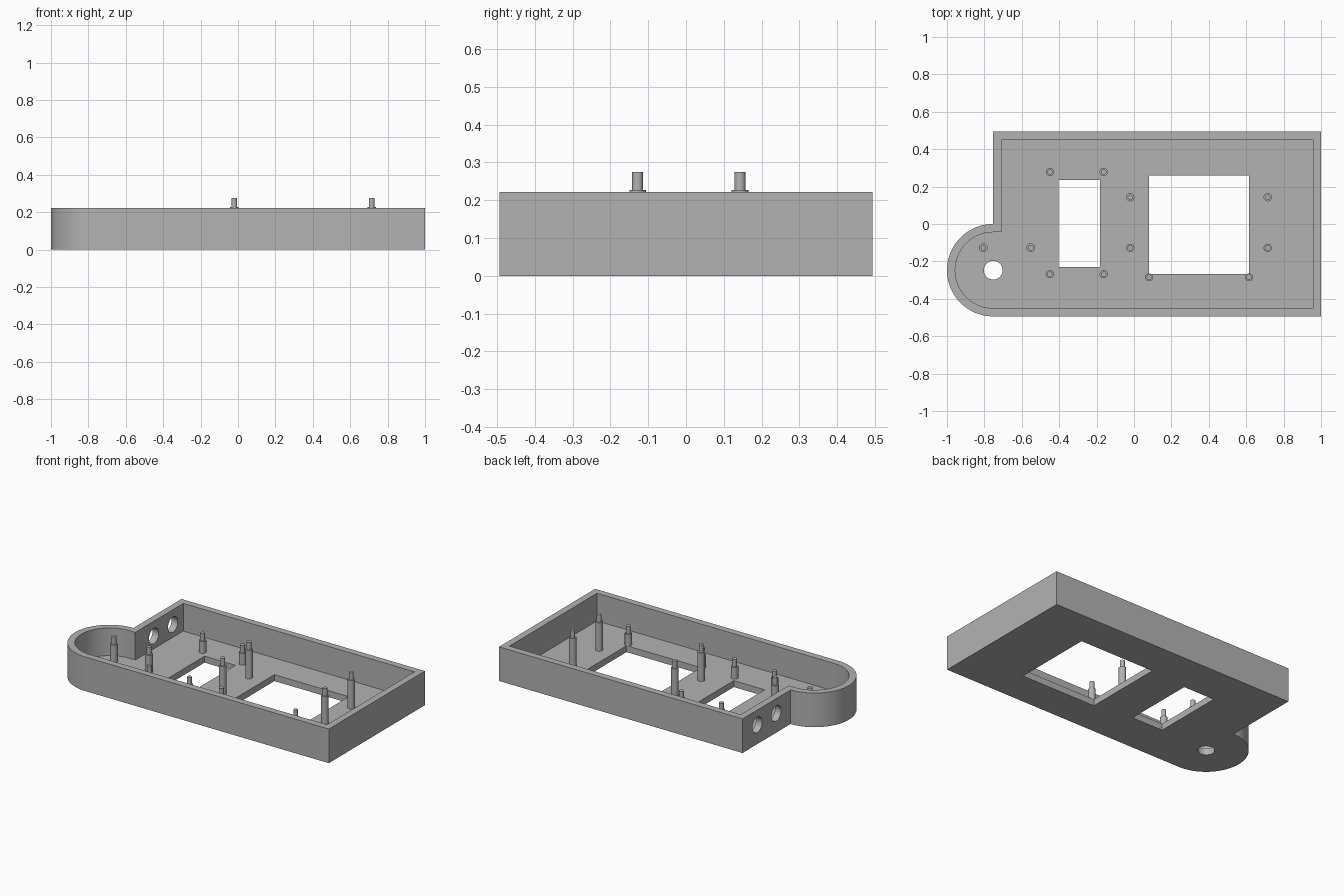
import bpy, bmesh, math
from mathutils import Matrix

if "Cube" in bpy.data.objects:
    bpy.data.objects.remove(bpy.data.objects["Cube"], do_unlink=True)

grey = bpy.data.materials.new("plain grey")
grey.use_nodes = True
grey.diffuse_color = (0.45, 0.45, 0.45, 1)
grey.node_tree.nodes["Principled BSDF"].inputs["Base Color"].default_value = (0.45, 0.45, 0.45, 1)

HEIGHT, FLOOR, WALL = 0.222, 0.042, 0.044
HALF_Y, LEFT, RIGHT = 0.494, -0.753, 1.0
LOBE_R = HALF_Y / 2


def add_object(name, bm):
    bmesh.ops.recalc_face_normals(bm, faces=bm.faces[:])
    mesh = bpy.data.meshes.new(name)
    bm.to_mesh(mesh)
    bm.free()
    mesh.materials.append(grey)
    obj = bpy.data.objects.new(name, mesh)
    bpy.context.collection.objects.link(obj)
    return obj


def prism(name, outline, z0, z1):
    """Extrude a flat outline from z0 to z1."""
    bm = bmesh.new()
    face = bm.faces.new([bm.verts.new((x, y, z0)) for x, y in outline])
    top = bmesh.ops.extrude_face_region(bm, geom=[face])["geom"]
    verts = [v for v in top if isinstance(v, bmesh.types.BMVert)]
    bmesh.ops.translate(bm, verts=verts, vec=(0, 0, z1 - z0))
    return add_object(name, bm)


def box(name, x0, x1, y0, y1, z0, z1):
    return prism(name, [(x0, y0), (x1, y0), (x1, y1), (x0, y1)], z0, z1)


def cylinder(name, matrix, radius, depth):
    bm = bmesh.new()
    bmesh.ops.create_cone(bm, cap_ends=True, segments=40, radius1=radius,
                          radius2=radius, depth=depth, matrix=matrix)
    return add_object(name, bm)


def tray_outline(inset):
    """Rectangle with a half-round lobe on the front of one end."""
    r, steps = LOBE_R - inset, 40
    arc = [(LEFT - r * math.sin(math.pi * i / steps),
            -LOBE_R + r * math.cos(math.pi * i / steps)) for i in range(steps + 1)]
    y, x = HALF_Y - inset, RIGHT - inset
    start = [(LEFT + inset, -inset)] if inset else []
    return start + arc + [(x, -y), (x, y), (LEFT + inset, y)]


def smooth(obj):
    bpy.ops.object.select_all(action="DESELECT")
    obj.select_set(True)
    bpy.context.view_layer.objects.active = obj
    bpy.ops.object.shade_smooth_by_angle(angle=math.radians(30))


# Tray body and everything cut from it
tray = prism("tray", tray_outline(0), 0, HEIGHT)
cutters = [
    prism("cavity", tray_outline(WALL), FLOOR, HEIGHT + 0.1),
    box("small_window", -0.405, -0.183, -0.23, 0.235, -0.1, 0.1),
    box("large_window", 0.08, 0.615, -0.267, 0.26, -0.1, 0.1),
    cylinder("cable_hole", Matrix.Translation((LEFT, -LOBE_R, 0)), 0.05, 0.2),
]
for y in (0.147, 0.343):
    place = Matrix.Translation((LEFT + WALL / 2, y, 0.125))
    cutters.append(cylinder("wall_hole", place @ Matrix.Rotation(math.pi / 2, 4, "Y"), 0.05, 0.12))

bpy.context.view_layer.objects.active = tray
for cutter in cutters:
    cutter.hide_render = True
    mod = tray.modifiers.new("cut", "BOOLEAN")
    mod.operation, mod.solver, mod.object = "DIFFERENCE", "EXACT", cutter
    bpy.ops.object.modifier_apply(modifier=mod.name)
    bpy.data.objects.remove(cutter, do_unlink=True)
smooth(tray)


# Stepped mounting posts: wide stem with a thin locating pin
def post(name, x, y, shoulder, radius, pin=0.0145, pin_height=0.048):
    bm = bmesh.new()
    profile = [(0, FLOOR - 0.005), (radius, FLOOR - 0.005), (radius, shoulder),
               (pin, shoulder), (pin, shoulder + pin_height), (0, shoulder + pin_height)]
    verts = [bm.verts.new((r, 0, z)) for r, z in profile]
    edges = [bm.edges.new(pair) for pair in zip(verts, verts[1:])]
    bmesh.ops.spin(bm, geom=verts + edges, cent=(0, 0, 0), axis=(0, 0, 1),
                   angle=math.tau, steps=24, use_merge=True)
    bmesh.ops.remove_doubles(bm, verts=bm.verts[:], dist=0.0001)
    obj = add_object(name, bm)
    obj.location = (x, y, 0)
    smooth(obj)


for x in (-0.02, 0.715):
    for y in (-0.128, 0.143):
        post("tall_post", x, y, 0.227, 0.022)
for x in (-0.45, -0.162):
    for y in (-0.268, 0.278):
        post("short_post", x, y, 0.118, 0.022)
for x in (0.08, 0.615):
    post("window_post", x, -0.285, 0.118, 0.021)
for x in (-0.805, -0.552):
    post("lobe_post", x, -0.127, 0.157, 0.024)
